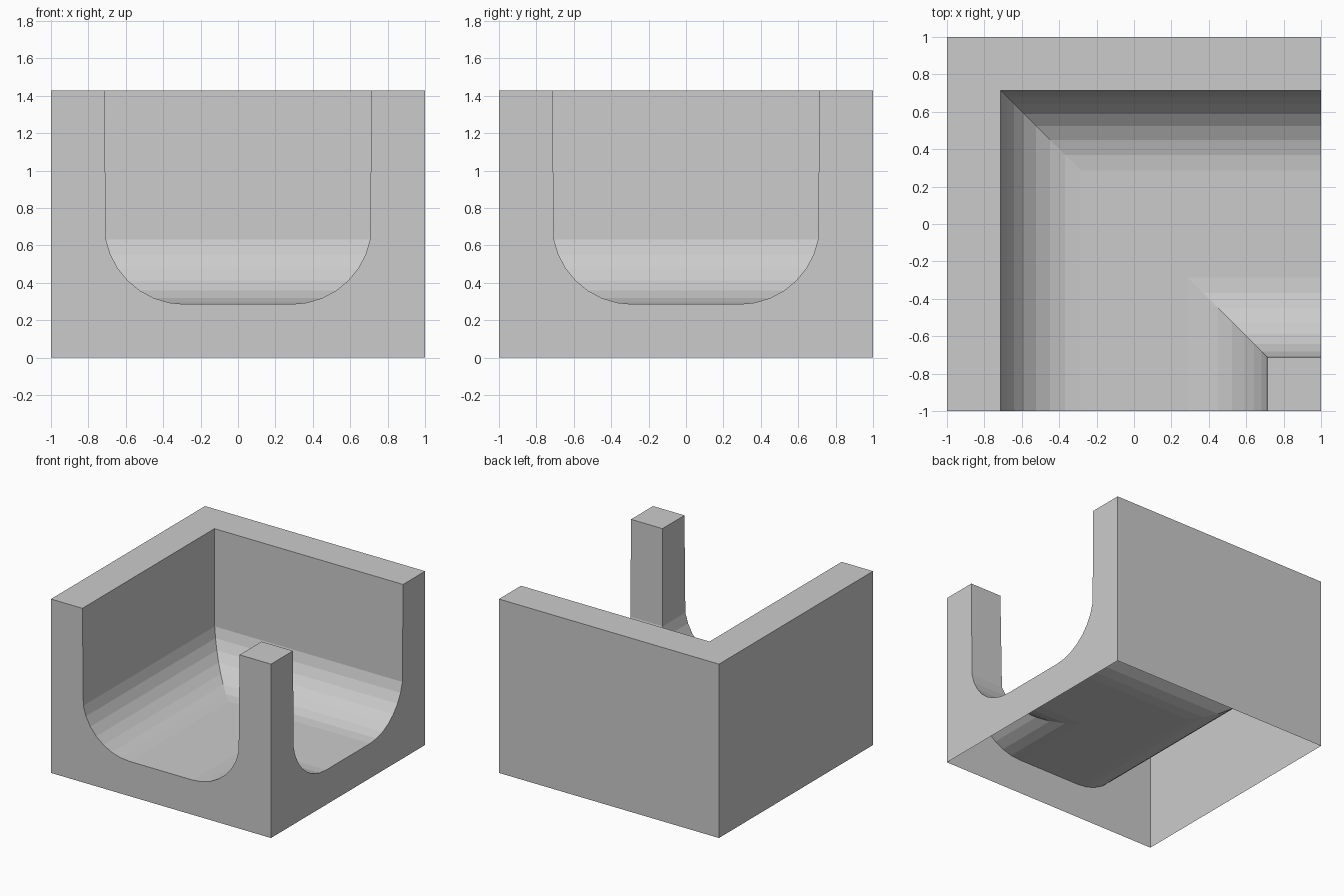
import bpy, bmesh
from math import sin, cos, pi

if "Cube" in bpy.data.objects:
    bpy.data.objects.remove(bpy.data.objects["Cube"])

H = 1.0 / 0.7          # overall height
R = 3.0 / 7.0          # fillet radius of the channel
FLOOR = 2.0 / 7.0      # channel floor height, also half width of its flat part
WALL = 5.0 / 7.0       # half width of the channel at the top

# Half U-profile (offset, height), floor to rim
half = [(FLOOR + R * sin(k * pi / 16), FLOOR + R * (1 - cos(k * pi / 16))) for k in range(8)]
half.append((WALL, H))
profile = [(-u, z) for u, z in reversed(half)] + half


def make_part(name, polygons):
    bm = bmesh.new()
    for poly in polygons:
        bm.faces.new([bm.verts.new(p) for p in poly])
    bmesh.ops.remove_doubles(bm, verts=bm.verts[:], dist=1e-5)
    mesh = bpy.data.meshes.new(name)
    bm.to_mesh(mesh)
    bm.free()
    obj = bpy.data.objects.new(name, mesh)
    bpy.context.collection.objects.link(obj)
    return obj


# Channel swept from the front to the right with a mitred corner
channel = []
for (u, z), (v, w) in zip(profile, profile[1:]):
    channel.append([(u, -1, z), (v, -1, w), (v, -v, w), (u, -u, z)])
    channel.append([(u, -u, z), (v, -v, w), (1, -v, w), (1, -u, z)])
make_part("corner_channel", channel)

# Outer walls: two plain, two cut out by the channel profile; underside open
cutout = [(-1, 0), (1, 0), (1, H)] + profile[::-1] + [(-1, H)]
make_part("outer_walls", [
    [(u, -1, z) for u, z in cutout],
    [(1, u, z) for u, z in cutout],
    [(1, 1, 0), (-1, 1, 0), (-1, 1, H), (1, 1, H)],
    [(-1, 1, 0), (-1, -1, 0), (-1, -1, H), (-1, 1, H)],
])

# Flat rims on top of the L-shaped wall and the corner post
make_part("wall_rim", [
    [(-1, -1, H), (-WALL, -1, H), (-WALL, WALL, H), (-1, 1, H)],
    [(-1, 1, H), (-WALL, WALL, H), (1, WALL, H), (1, 1, H)],
])
make_part("post_rim", [[(WALL, -1, H), (1, -1, H), (1, -WALL, H), (WALL, -WALL, H)]])
